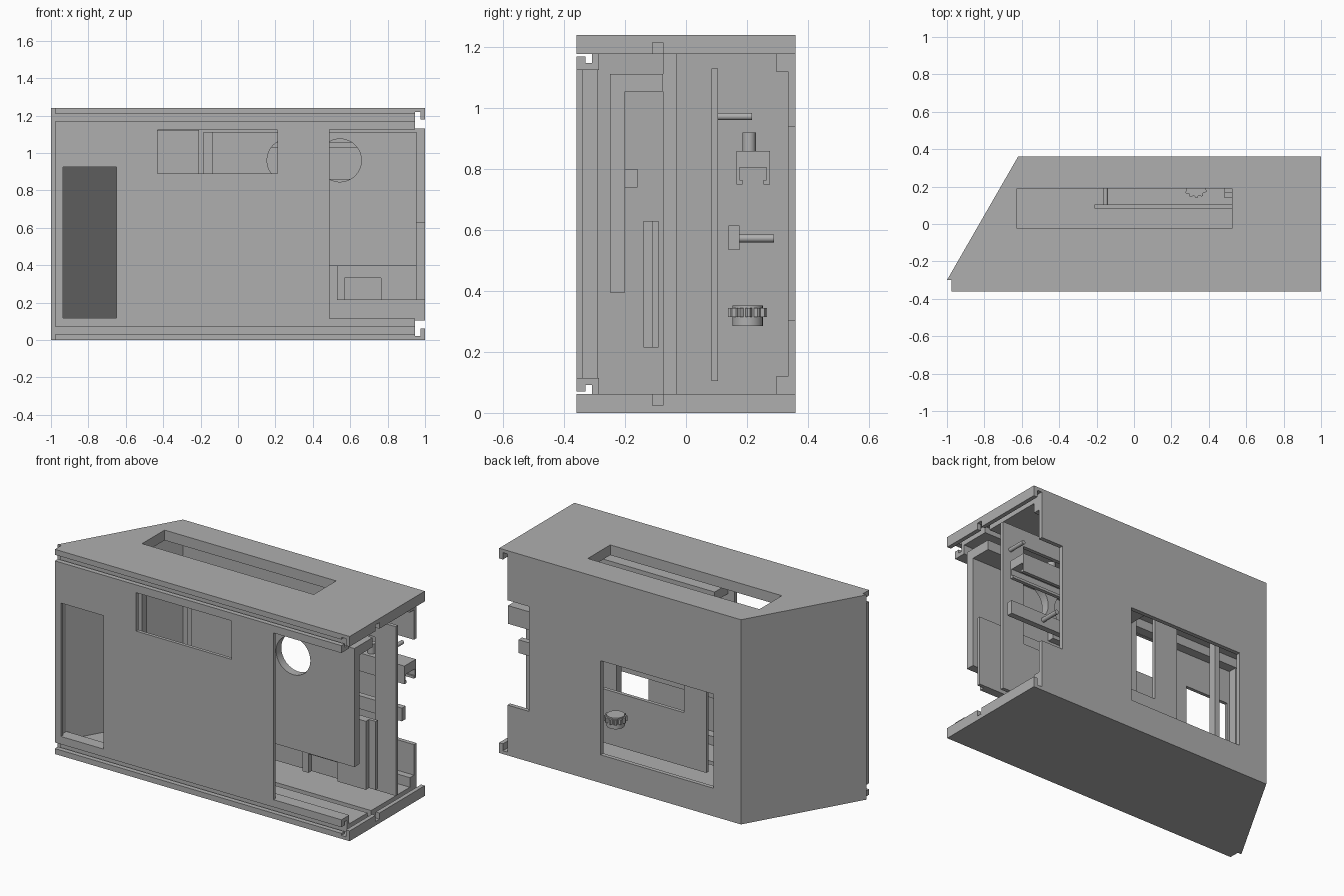
import bpy, bmesh
from math import cos, sin, pi
from mathutils import Matrix

cube = bpy.data.objects.get("Cube")
if cube:
    bpy.data.objects.remove(cube, do_unlink=True)

H = 1.24
grey = bpy.data.materials.new("plain_grey")
grey.use_nodes = True
colour = (0.43, 0.43, 0.43, 1)
grey.diffuse_color = colour
grey.node_tree.nodes["Principled BSDF"].inputs["Base Color"].default_value = colour


def finish(name, bm):
    bmesh.ops.recalc_face_normals(bm, faces=bm.faces)
    mesh = bpy.data.meshes.new(name)
    bm.to_mesh(mesh)
    bm.free()
    mesh.materials.append(grey)
    ob = bpy.data.objects.new(name, mesh)
    bpy.context.collection.objects.link(ob)
    return ob


def prism(name, outline, z0, z1):
    bm = bmesh.new()
    face = bm.faces.new([bm.verts.new((x, y, z0)) for x, y in outline])
    ext = bmesh.ops.extrude_face_region(bm, geom=[face])["geom"]
    for v in ext:
        if isinstance(v, bmesh.types.BMVert):
            v.co.z = z1
    return finish(name, bm)


def box(name, x, y, z):
    return prism(name, [(x[0], y[0]), (x[1], y[0]), (x[1], y[1]), (x[0], y[1])], z[0], z[1])


def rod(name, centre, radius, length, axis="Y", sides=32):
    bm = bmesh.new()
    turn = Matrix.Rotation(pi / 2, 4, "X") if axis == "Y" else Matrix()
    bmesh.ops.create_cone(bm, cap_ends=True, segments=sides, radius1=radius, radius2=radius,
                          depth=length, matrix=Matrix.Translation(centre) @ turn)
    ob = finish(name, bm)
    for p in ob.data.polygons:
        p.use_smooth = len(p.vertices) == 4
    for e in ob.data.edges:
        a, b = (ob.data.vertices[i].co for i in e.vertices)
        e.use_edge_sharp = (a - b).length < length * 0.9
    return ob


def cut(ob, *cutters):
    for c in cutters:
        c.hide_render = True
        mod = ob.modifiers.new("cut", "BOOLEAN")
        mod.operation, mod.solver, mod.object = "DIFFERENCE", "EXACT", c
        bpy.context.view_layer.objects.active = ob
        bpy.ops.object.modifier_apply(modifier=mod.name)
        bpy.data.objects.remove(c, do_unlink=True)


# Top and bottom plates with matching sliding-door channels
outline = [(-0.975, -0.36), (1, -0.36), (1, 0.36), (-0.62, 0.36), (-1, -0.3), (-0.975, -0.3)]


def end_frame(name, flip):
    def span(a, b):
        return (H - b, H - a) if flip else (a, b)

    def channel_cutters():
        return [box("cutter", (-1.1, 0.96), (-0.33, -0.308), span(1.148, 1.22)),
                box("cutter", (-1.1, 0.96), (-0.4, -0.32), span(1.17, 1.207))]

    plate = prism(name + "_plate", outline, *span(1.178, H))
    cut(plate, *channel_cutters(),
        box("cutter", (0.945, 0.975), (-0.5, 0.5), span(1.1, 1.22)),
        box("cutter", (-0.55, 1.1), (-0.11, -0.075), span(1.1, 1.215)))
    rail = box(name + "_front_rail", (-0.975, 0.945), (-0.36, -0.285), span(1.125, 1.178))
    cut(rail, *channel_cutters())
    box(name + "_back_rail", (-0.62, 0.945), (0.295, 0.34), span(1.12, 1.178))
    return plate


top = end_frame("top", False)
cut(top, box("cutter", (-0.625, 0.525), (-0.025, 0.19), (1, 1.4)))
end_frame("bottom", True)

# Front wall with tall and wide openings
front = box("front_wall", (-0.975, 0.49), (-0.36, -0.34), (0.115, 1.125))
cut(front, box("cutter", (-0.935, -0.65), (-0.5, -0.3), (0.117, 0.925)),
    box("cutter", (-0.43, 0.21), (-0.5, -0.3), (0.89, 1.123)))
box("front_corner_strip", (-0.975, -0.95), (-0.34, -0.29), (0.115, 1.125))

# Slanted side wall
prism("slanted_wall", [(-1, -0.3), (-0.62, 0.36), (-0.59, 0.36), (-0.965, -0.3)], 0.062, 1.178)

# Back wall with window and side notch
back = box("back_wall", (-0.62, 0.945), (0.335, 0.36), (0.062, 1.178))
cut(back, box("cutter", (-0.435, 0.32), (0.2, 0.5), (0.17, 0.74)),
    box("cutter", (0.8, 1.1), (0.2, 0.5), (0.305, 0.94)))

# Inner board with large cutout
board = box("inner_board", (-0.21, 1), (0.083, 0.105), (0.105, 1.13))
cut(board, box("cutter", (-0.06, 0.86), (0, 0.2), (0.43, 1.03)))
box("inner_post", (-0.62, -0.59), (-0.075, -0.03), (0.062, 1.178))

# Layered display panel with round openings
for name, x0, y0 in (("panel_face", -0.14, -0.25), ("panel_backing", -0.185, -0.225)):
    panel = box(name, (x0, 0.955), (y0, y0 + 0.025), (0.395, 1.113))
    cut(panel, *[rod("cutter", (x, -0.22, 0.96), 0.115, 0.3) for x in (0.27, 0.545)])
box("panel_top_flange", (-0.14, 0.955), (-0.2, -0.075), (1.055, 1.113))
box("panel_block", (0.3, 0.43), (-0.2, -0.16), (0.74, 0.8))

# Lower layered plate
box("lower_plate", (0.53, 1), (-0.11, -0.09), (0.215, 0.63))
layer = box("lower_plate_front", (0.53, 0.955), (-0.14, -0.11), (0.215, 0.63))
cut(layer, box("cutter", (0.57, 0.765), (-0.3, 0), (0.1, 0.33)))

# Channel bracket with its stud
bracket = box("channel_bracket", (0.485, 1), (0.165, 0.275), (0.75, 0.86))
cut(bracket, box("cutter", (0.4, 1.1), (0.176, 0.265), (0.765, 0.805)),
    box("cutter", (0.4, 1.1), (0.186, 0.255), (0.7, 0.78)))
rod("bracket_stud", (0.75, 0.207, 0.89), 0.022, 0.06, "Z")

# Rail block and pins
box("rail_block", (0.485, 1), (0.14, 0.175), (0.535, 0.615))
rod("rail_pin", (0.78, 0.232, 0.573), 0.013, 0.115)
for i, x in enumerate((-0.152, 0.95)):
    rod("board_pin_%d" % i, (x, 0.16, 0.973), 0.012, 0.112)

# Toothed dial
n = 48
teeth = [((0.064 if i % 4 < 2 else 0.054), 2 * pi * i / n) for i in range(n)]
prism("toothed_dial", [(0.33 + r * cos(a), 0.202 + r * sin(a)) for r, a in teeth], 0.315, 0.345)
rod("dial_hub", (0.33, 0.202, 0.319), 0.05, 0.068, "Z")
